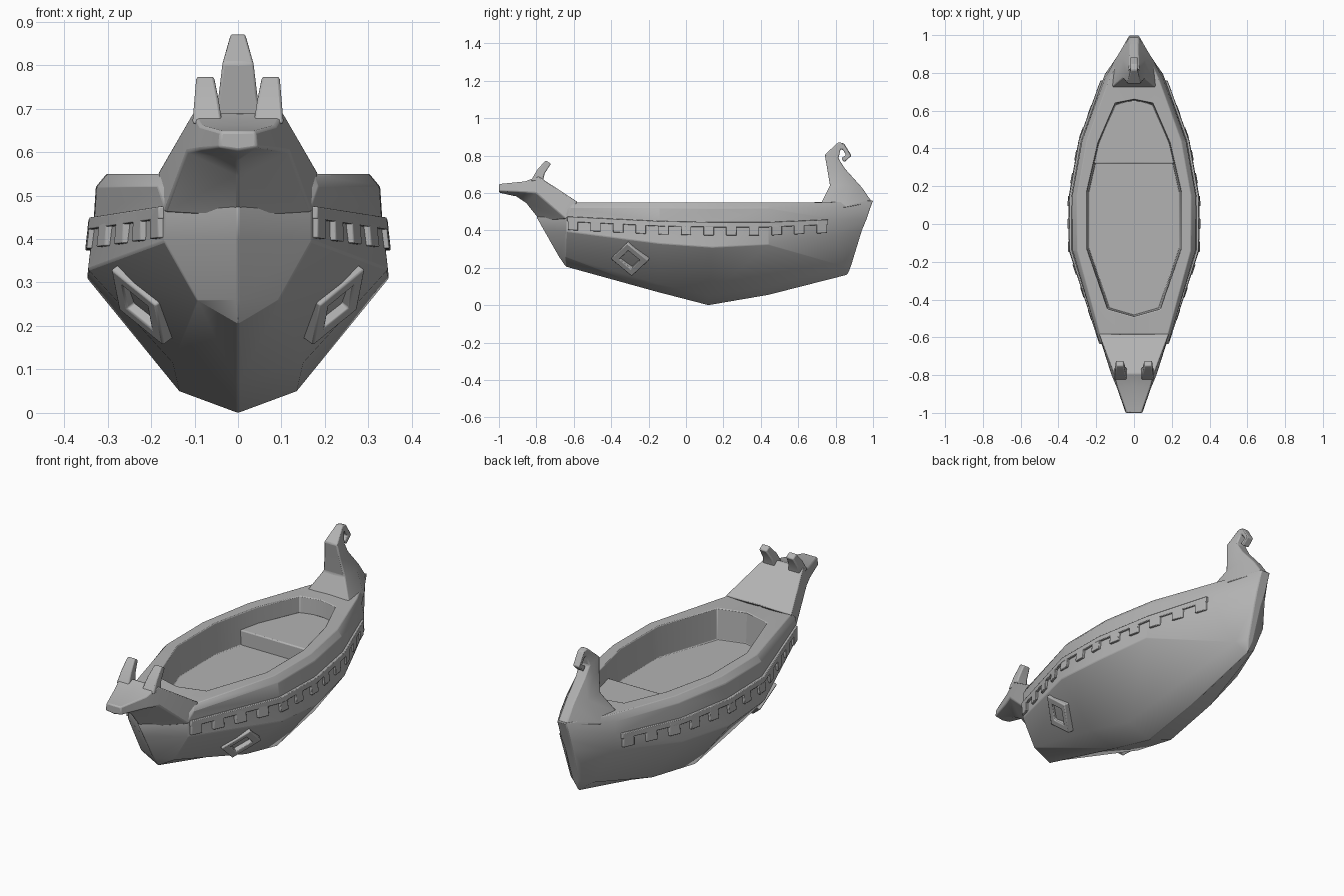
import bpy
import bmesh
import math
from mathutils import Vector

# Remove only the default object
default_cube = bpy.data.objects.get("Cube")
if default_cube:
    bpy.data.objects.remove(default_cube, do_unlink=True)

# One plain grey for the whole boat
grey = bpy.data.materials.new("plain_grey")
grey.use_nodes = True
tone = (0.45, 0.45, 0.45, 1.0)
grey.diffuse_color = tone
shader = next(n for n in grey.node_tree.nodes if n.type == "BSDF_PRINCIPLED")
shader.inputs["Base Color"].default_value = tone
shader.inputs["Roughness"].default_value = 0.7


def loft(name, strips, closed=False, caps=True, bevel=0.006):
    """Skin rows of points into strips, mirrored across the centre line."""
    bm = bmesh.new()
    for rows in strips:
        for side in (1, -1):
            grid = [[bm.verts.new((p[0] * side, p[1], p[2])) for p in row] for row in rows]
            count = len(grid[0])
            spans = count if closed else count - 1
            for a, b in zip(grid, grid[1:]):
                for i in range(spans):
                    j = (i + 1) % count
                    bm.faces.new((a[i], a[j], b[j], b[i]))
            if caps:
                bm.faces.new(grid[0])
                bm.faces.new(grid[-1])
    bmesh.ops.remove_doubles(bm, verts=bm.verts, dist=0.0005)
    bmesh.ops.dissolve_degenerate(bm, dist=0.0005, edges=bm.edges)
    bmesh.ops.recalc_face_normals(bm, faces=bm.faces)
    mesh = bpy.data.meshes.new(name)
    bm.to_mesh(mesh)
    bm.free()
    mesh.materials.append(grey)
    mesh.shade_smooth()
    mesh.set_sharp_from_angle(angle=math.radians(32))
    obj = bpy.data.objects.new(name, mesh)
    bpy.context.collection.objects.link(obj)
    if bevel:
        mod = obj.modifiers.new("soft_edges", "BEVEL")
        mod.width = bevel
        mod.segments = 2
        mod.limit_method = "ANGLE"
        mod.angle_limit = math.radians(35)
    return obj


def at(line, y):
    """Point on a hull line at the given y."""
    for a, b in zip(line, line[1:]):
        if y <= b[1] or b is line[-1]:
            return Vector(a).lerp(Vector(b), (y - a[1]) / (b[1] - a[1]))


# Hull lines from bow to stern, half width only
keel = [(0, -.65, .21), (0, -.64, .205), (0, -.15, .07), (0, .12, 0),
        (0, .44, .055), (0, .855, .16), (0, .865, .165)]
chine = [(0, -.68, .26), (.095, -.645, .26), (.15, -.15, .115), (.135, .12, .05),
         (.12, .44, .1), (.06, .84, .21), (.015, .885, .22)]
bilge = [(0, -.76, .4), (.17, -.64, .395), (.345, -.14, .33), (.347, .14, .31),
         (.29, .44, .325), (.15, .8, .38), (.02, .94, .4)]
band = [(0, -.8, .47), (.17, -.64, .475), (.33, -.14, .45), (.332, .14, .445),
        (.28, .44, .445), (.155, .79, .46), (.025, .965, .46)]
rail = [(0, -.78, .5), (.185, -.62, .52), (.325, -.14, .52), (.327, .15, .52),
        (.275, .44, .52), (.15, .78, .52), (.025, .985, .52)]
rail_top = [(0, -.74, .53), (.175, -.6, .55), (.3, -.14, .55), (.302, .15, .55),
            (.25, .44, .55), (.13, .77, .55), (.025, 1, .56)]
opening = [(0, -.49), (.14, -.45), (.25, -.13), (.25, .17), (.19, .43), (.1, .64), (0, .66)]
DECK, FLOOR, BENCH = 0.55, 0.395, 0.47
rim = [(x, y, DECK) for x, y in opening]
floor_edge = [(x * .96, y * .985, FLOOR) for x, y in opening]
floor_mid = [(0, y, z) for x, y, z in floor_edge]

# Hull with rail, cockpit walls and floor in one skin
lines = (keel, chine, bilge, band, rail, rail_top, rim, floor_edge, floor_mid)
stations = [list(row) for row in zip(*lines)]
stations.append([(0, p[1], p[2]) for p in stations[-1]])
loft("hull", [stations], caps=False, bevel=0.004)

# Raised stern bench
bench_rows = []
for y in (.32, .43, .63, .655):
    w = at(rim, y).x
    bench_rows.append([(0, y, BENCH), (w, y, BENCH), (w, y, FLOOR - .02), (0, y, FLOOR - .02)])
loft("stern_bench", [bench_rows])

# Neck and flat snout of the bow: top edge, lower edge, underside ridge
neck = [((.185, -.58, .552), (.17, -.64, .46), (-.78, .45)),
        ((.105, -.79, .69), (.12, -.8, .6), (-.855, .545)),
        ((.088, -.86, .662), (.09, -.87, .605), (-.91, .582)),
        ((.04, -1, .648), (.045, -1, .61), (-1, .603))]
neck_rows = [[(0, t[1], t[2]), t, l, (0, c[0], c[1])] for t, l, c in neck]
loft("bow_neck_and_head", [neck_rows])


def ring(x0, x1, front, back):
    """Rectangle spanning x0..x1 between a front and a back (y, z) point."""
    return [(x0, *front), (x1, *front), (x1, *back), (x0, *back)]


# Paired horns sweeping back from the head
horn_rows = [ring(.036, .105, (-.83, .665), (-.765, .665)),
             ring(.045, .1, (-.795, .725), (-.755, .705)),
             ring(.055, .096, (-.75, .775), (-.722, .757))]
loft("horns", [horn_rows], closed=True)

# Stern post ending in a curled hook: front, middle and back (y, z, half width)
post = [((.72, .54, .12), (.85, .52, .115), (.995, .55, .025)),
        ((.77, .64, .06), (.87, .64, .06), (.94, .63, .022)),
        ((.755, .73, .045), (.8, .73, .042), (.85, .73, .025)),
        ((.742, .805, .036), (.78, .8, .034), (.815, .785, .03)),
        ((.815, .872, .018), (.822, .853, .018), (.826, .833, .018)),
        ((.845, .865, .018), (.842, .848, .018), (.838, .832, .018)),
        ((.885, .8, .018), (.87, .802, .018), (.856, .804, .018)),
        ((.847, .765, .018), (.838, .775, .018), (.83, .786, .018))]
post_rows = []
for f, m, b in post:
    half = [(w, y, z) for y, z, w in (f, m, b)]
    post_rows.append([(0, f[0], f[1])] + half + [(0, b[0], b[1])])
loft("stern_post", [post_rows])


# Crenellated trim that follows the upper side of the hull
def trim_section(y, depth):
    upper, lower = at(band, y), at(bilge, y)
    slope = (lower - upper) / (upper.z - lower.z)
    slope.y = 0
    bottom = upper + slope * depth
    out = Vector((.012, 0, 0))
    return [upper + out, bottom + out, bottom - out, upper - out]


trim = [[trim_section(y, .028) for y in (-.635, -.4, -.14, .14, .44, .6, .76)]]
for i in range(12):
    start = -.632 + i * .121
    trim.append([trim_section(start, .072), trim_section(start + .055, .072)])
loft("side_trim", trim, closed=True, bevel=0.003)

# Diamond eye frames on the bow quarters
centre = Vector((.222, -.298, .25))
along = Vector((.042, .1, -.005))
up = Vector((.06, -.012, .088))
normal = along.cross(up).normalized()
if normal.x < 0:
    normal.negate()
eye_rows = []
for direction in (along, up, -along, -up, along):
    outer = centre + direction
    inner = centre + direction * .55
    eye_rows.append([outer - normal * .03, outer + normal * .014,
                     inner + normal * .014, inner - normal * .03])
loft("eye_frames", [eye_rows], closed=True, caps=False, bevel=0.005)
